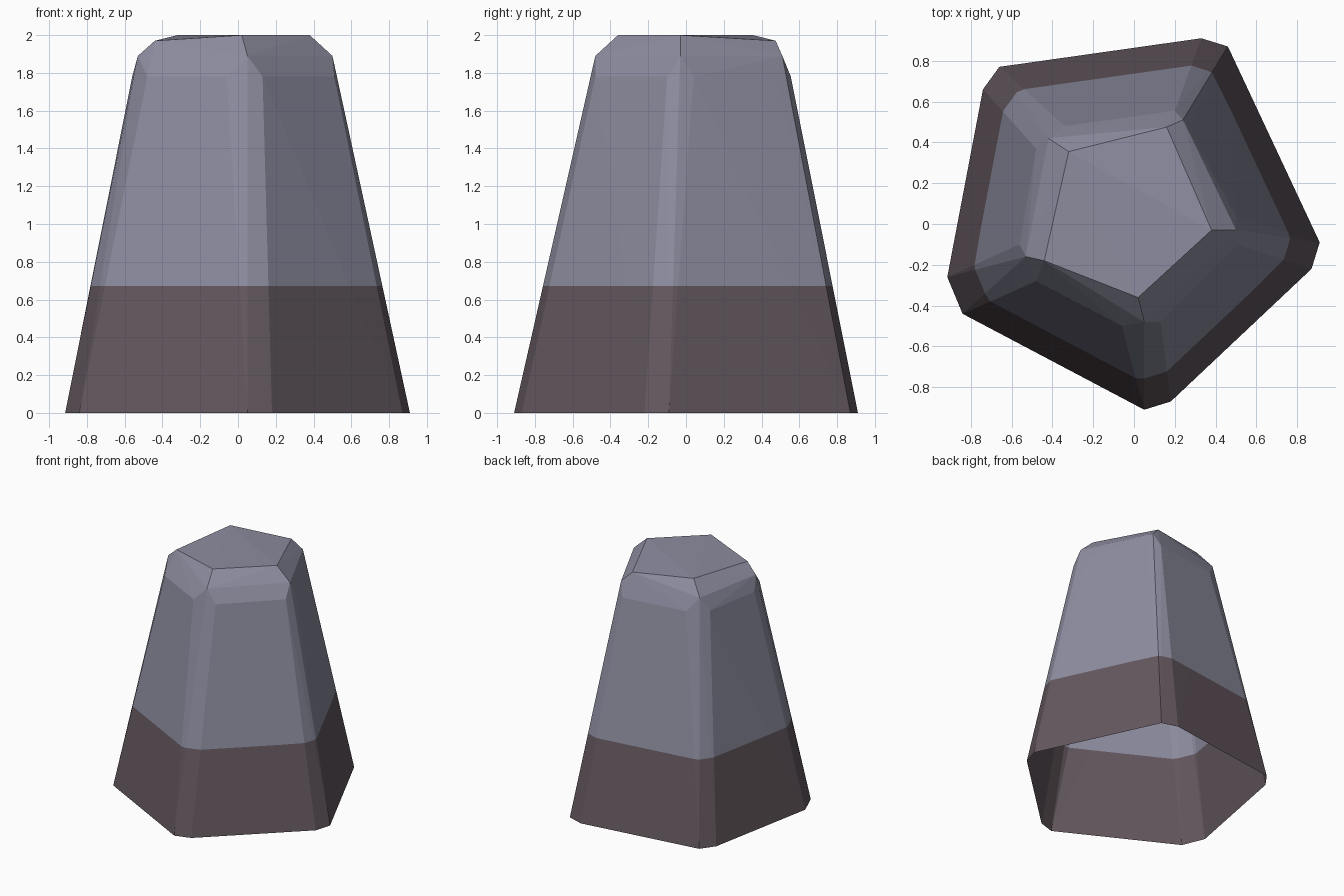
import bpy, bmesh
from mathutils import Vector

if "Cube" in bpy.data.objects:
    bpy.data.objects.remove(bpy.data.objects["Cube"])


def material(name, col):
    m = bpy.data.materials.new(name)
    m.diffuse_color = (*col, 1)
    m.use_nodes = True
    m.node_tree.nodes["Principled BSDF"].inputs["Base Color"].default_value = m.diffuse_color
    return m


# Five cut corners, clockwise from the back: each foot and shoulder has two points
FOOT = [(.33, .91), (.46, .87), (.91, -.09), (.87, -.22), (.18, -.87),
        (.05, -.91), (-.84, -.44), (-.915, -.26), (-.74, .66), (-.66, .77)]
SHOULDER = [(.20, .555), (.28, .48), (.50, .04), (.51, -.10), (.13, -.48),
            (-.06, -.50), (-.48, -.28), (-.56, -.10), (-.48, .37), (-.34, .48)]
# One bevel point and one cap point per corner
BEVEL = [(.24, .51), (.50, -.03), (.05, -.48), (-.53, -.16), (-.42, .42)]
CAP = [(.16, .475, 1.97), (.38, -.03, 2), (.02, -.36, 2), (-.44, -.18, 1.97), (-.32, .355, 2)]

points = [(x, y, 0) for x, y in FOOT] + [(x, y, 1.78) for x, y in SHOULDER]
points += [(x, y, 1.89) for x, y in BEVEL] + CAP

# Faceted shell around the points
bm = bmesh.new()
for p in points:
    bm.verts.new(p)
res = bmesh.ops.convex_hull(bm, input=bm.verts[:])
inner = [v for v in res["geom_interior"] if isinstance(v, bmesh.types.BMVert)]
if inner:
    bmesh.ops.delete(bm, geom=inner, context='VERTS')
bmesh.ops.recalc_face_normals(bm, faces=bm.faces[:])

# Open underside
bottom = [f for f in bm.faces if max(v.co.z for v in f.verts) < 0.01]
bmesh.ops.delete(bm, geom=bottom, context='FACES_ONLY')

# Cut the colour boundary and paint by height
SPLIT = 0.672
bmesh.ops.bisect_plane(bm, geom=bm.verts[:] + bm.edges[:] + bm.faces[:],
                       plane_co=Vector((0, 0, SPLIT)), plane_no=Vector((0, 0, 1)))
for f in bm.faces:
    f.material_index = 1 if f.calc_center_median().z < SPLIT else 0
    f.smooth = False

mesh = bpy.data.meshes.new("stone_post")
bm.to_mesh(mesh)
bm.free()
mesh.materials.append(material("blue grey stone", (.265, .265, .35)))
mesh.materials.append(material("dark brown stone", (.125, .096, .112)))
bpy.context.collection.objects.link(bpy.data.objects.new("stone_post", mesh))
